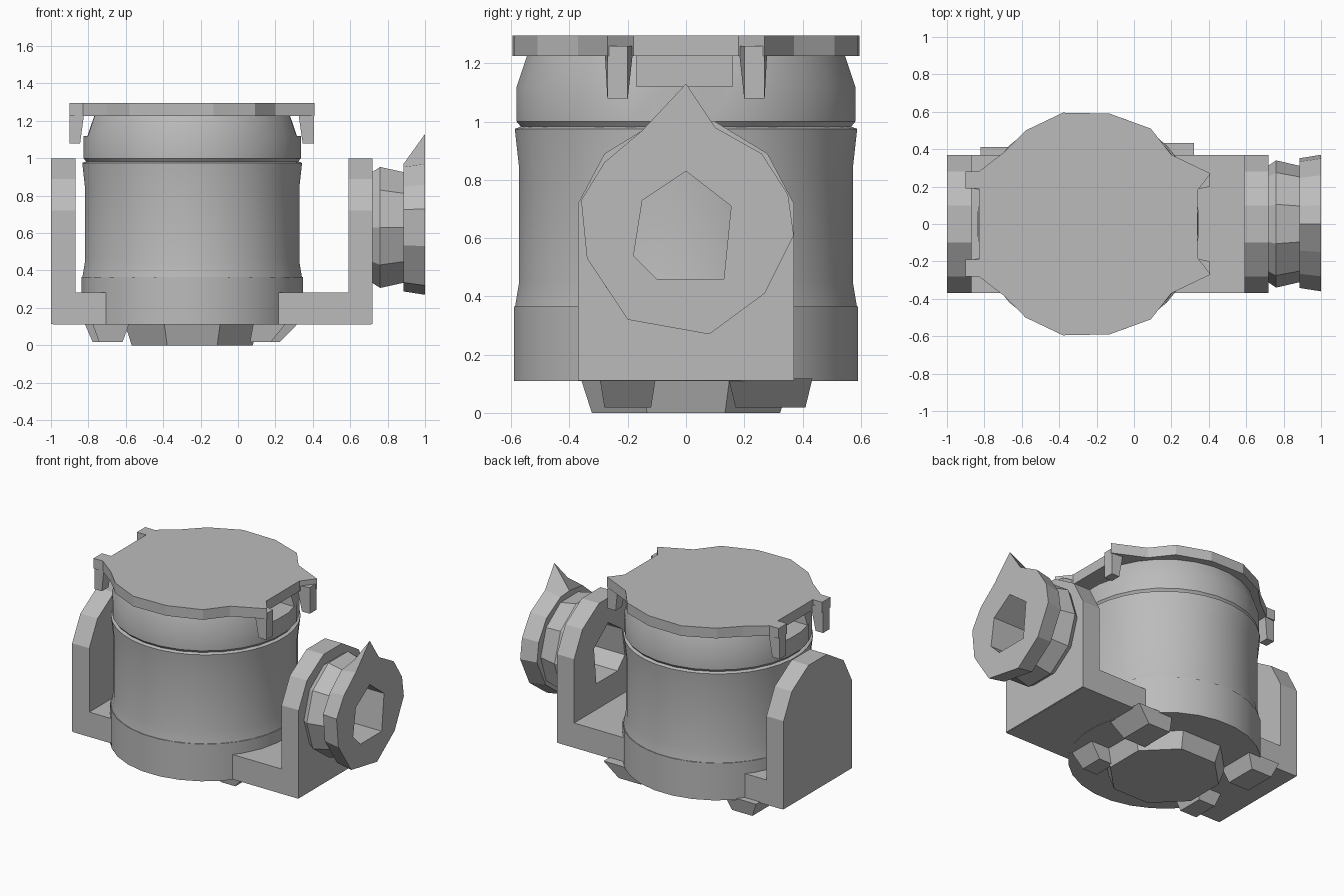
import bpy, bmesh
from math import sin, cos, tau, radians

cube = bpy.data.objects.get("Cube")
if cube:
    bpy.data.objects.remove(cube)

grey = bpy.data.materials.new("plain grey")
grey.use_nodes = True
grey.diffuse_color = (0.5, 0.5, 0.5, 1)
grey.node_tree.nodes["Principled BSDF"].inputs["Base Color"].default_value = grey.diffuse_color

CX = -0.245   # axis of the drum
WZ = 0.63     # height of the side wheel's axle


def loft(name, rings, smooth=False):
    """Skin a stack of equal-length rings and cap both ends."""
    bm = bmesh.new()
    loops = [[bm.verts.new(p) for p in ring] for ring in rings]
    for a, b in zip(loops, loops[1:]):
        for i in range(len(a)):
            j = (i + 1) % len(a)
            bm.faces.new((a[i], a[j], b[j], b[i]))
    bm.faces.new(loops[0][::-1])
    bm.faces.new(loops[-1])
    bmesh.ops.recalc_face_normals(bm, faces=bm.faces)
    mesh = bpy.data.meshes.new(name)
    bm.to_mesh(mesh)
    bm.free()
    mesh.materials.append(grey)
    obj = bpy.data.objects.new(name, mesh)
    bpy.context.collection.objects.link(obj)
    bpy.ops.object.select_all(action="DESELECT")
    obj.select_set(True)
    bpy.context.view_layer.objects.active = obj
    if smooth:
        bpy.ops.object.shade_smooth_by_angle(angle=radians(30))
    return obj


def prism_z(name, outline, z0, z1):
    return loft(name, [[(x, y, z) for x, y in outline] for z in (z0, z1)])


def prism_x(name, outline, x0, x1):
    return loft(name, [[(x, y, z) for y, z in outline] for x in (x0, x1)])


def box(name, x0, x1, y0, y1, z0, z1):
    return prism_z(name, [(x0, y0), (x1, y0), (x1, y1), (x0, y1)], z0, z1)


def drum(name, profile, sides, smooth=True):
    turn = [tau * (i + 0.5) / sides for i in range(sides)]
    return loft(name, [[(CX + r * cos(t), r * sin(t), z) for t in turn]
                       for r, z in profile], smooth)


def cut(obj, *cutters):
    bpy.context.view_layer.objects.active = obj
    for cutter in cutters:
        mod = obj.modifiers.new("cut", "BOOLEAN")
        mod.operation, mod.solver, mod.object = "DIFFERENCE", "EXACT", cutter
        bpy.ops.object.modifier_apply(modifier=mod.name)
        bpy.data.objects.remove(cutter)


# Drum: base collar, main barrel and upper band
drum("base_collar", [(0.595, 0.11), (0.595, 0.365)], 28)
drum("barrel", [(0.59, 0.36), (0.575, 0.45), (0.575, 0.84), (0.59, 0.975), (0.55, 0.99)], 36)
band = drum("upper_band", [(0.56, 0.97), (0.585, 1.0), (0.585, 1.12), (0.55, 1.225)], 28)
cut(band, *[box("notch", CX + s * 0.53 - 0.12, CX + s * 0.53 + 0.12, -0.17, 0.16, 1.12, 1.3)
            for s in (-1, 1)])

# Cap with four corner ears
half = [(0.34, 0.18), (0.41, 0.27), (0.2, 0.37), (0.09, 0.51), (-0.13, 0.59), (-0.38, 0.595),
        (-0.58, 0.5), (-0.7, 0.38), (-0.83, 0.28), (-0.9, 0.28), (-0.9, 0.19), (-0.83, 0.19)]
prism_z("cap", half + [(x, -y) for x, y in half[::-1]], 1.225, 1.295)
for s in (-1, 1):
    side = "left" if s > 0 else "right"
    for f in (-1, 1):
        end = "back" if f > 0 else "front"
        x_out = 0.405 if s > 0 else -0.9
        x_in = 0.32 if s > 0 else -0.82
        tab = [(x_in, f * 0.28), (x_out, f * 0.27), (x_out, f * 0.2), (x_in, f * 0.18)]
        tip = [(x_in + (x_out - x_in) * 0.3, f * 0.27), (x_out, f * 0.27),
               (x_out, f * 0.2), (x_in + (x_out - x_in) * 0.3, f * 0.2)]
        loft(f"cap_tab_{side}_{end}", [[(x, y, 1.08) for x, y in tip],
                                       [(x, y, 1.26) for x, y in tab]])

# Cradle floor and its two upright plates
box("cradle_floor", -0.99, 0.715, -0.37, 0.37, 0.112, 0.282)
arch = [(-0.37, 0.115), (0.37, 0.115), (0.37, 0.72), (0.28, 0.89), (0.1, 1.0),
        (-0.1, 1.0), (-0.28, 0.89), (-0.37, 0.72)]
prism_x("right_plate", arch, -1.0, -0.87)
left_plate = prism_x("left_plate", arch, 0.59, 0.72)

# Side wheel: faceted hub and outer flange drawn to a point at the top
hub_ring = [(cos(tau * i / 10), sin(tau * i / 10)) for i in range(10)]
hub = loft("wheel_hub", [[(x, r * c, WZ + r * s) for c, s in hub_ring]
                         for x, r in ((0.7, 0.3), (0.76, 0.34), (0.89, 0.31))])
rim = [(0, 1.13), (-0.15, 0.97), (-0.28, 0.86), (-0.36, 0.73), (-0.34, 0.53), (-0.2, 0.32),
       (0.08, 0.27), (0.27, 0.41), (0.37, 0.61), (0.35, 0.75), (0.26, 0.89), (0.1, 0.98)]
inner = [(y * 0.95, min(0.97, WZ + (z - WZ) * 0.95)) for y, z in rim]
flange = loft("wheel_flange", [[(0.885, y, z) for y, z in inner], [(1.0, y, z) for y, z in rim]])

# Axle hole through wheel and plate
hole = [(0, 0.83), (0.155, 0.71), (0.13, 0.46), (-0.1, 0.46), (-0.18, 0.54), (-0.15, 0.73)]
for part in (left_plate, hub, flange):
    cut(part, prism_x("hole", hole, 0.5, 1.1))

# Underside boss and small lugs
drum("foot_boss", [(0.35, 0.0), (0.39, 0.115)], 8, False)
for name, x, y, w in (("back_left", 0.14, 0.29, 0.12), ("back_right", -0.7, 0.28, 0.11),
                      ("front_left", 0.12, -0.2, 0.08), ("front_right", -0.68, -0.2, 0.09)):
    corners = ((-1, -1), (1, -1), (1, 1), (-1, 1))
    grow = 0.05 if x > 0 else 0.0
    loft("foot_lug_" + name, [[(x + w * 0.7 * a, y + w * b, 0.018) for a, b in corners],
                              [(x + grow + w * 1.1 * a, y + w * 1.2 * b, 0.118) for a, b in corners]])
